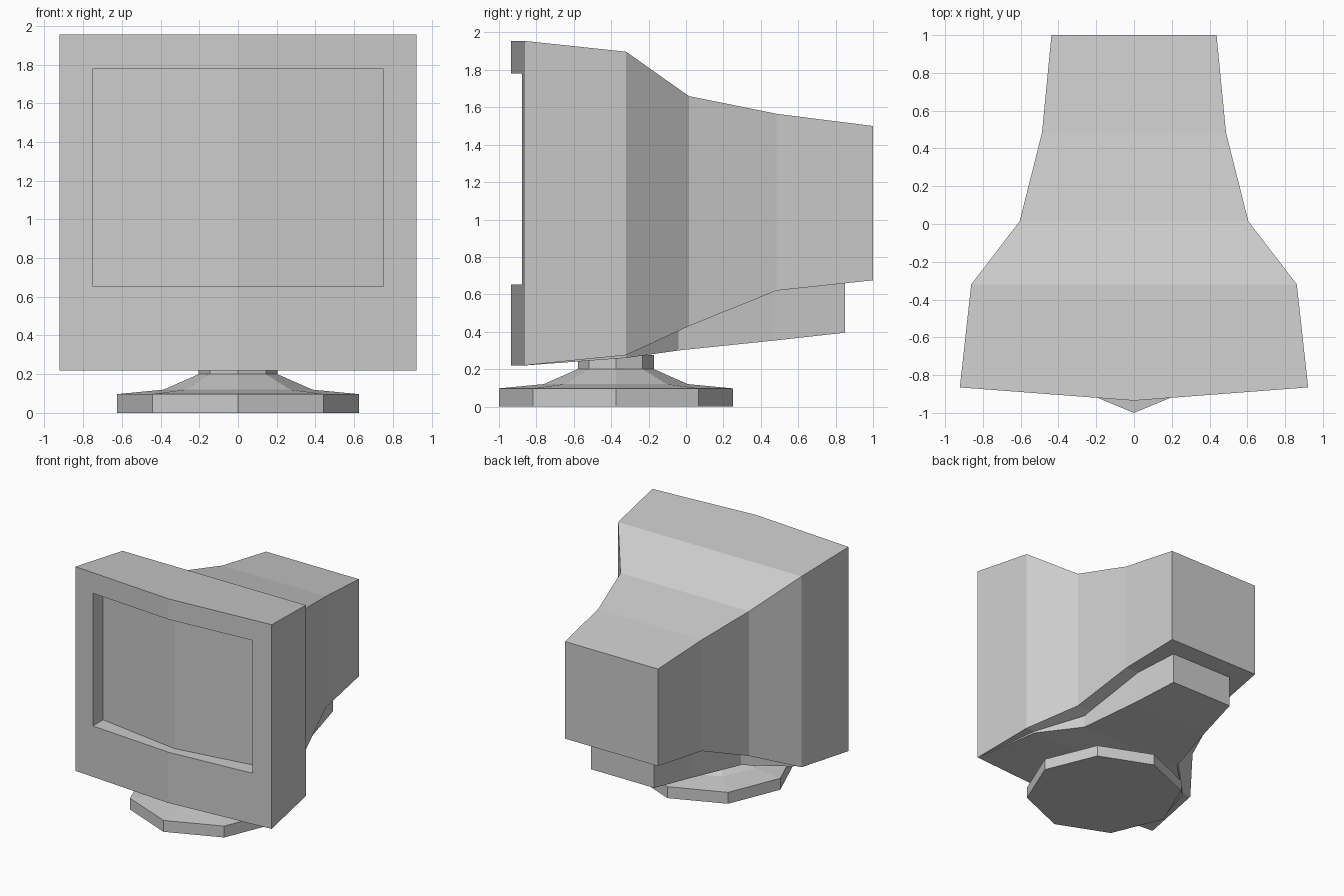
import bpy, bmesh, math

if "Cube" in bpy.data.objects:
    bpy.data.objects.remove(bpy.data.objects["Cube"])


def new_object(name, bm):
    bmesh.ops.recalc_face_normals(bm, faces=bm.faces)
    mesh = bpy.data.meshes.new(name)
    bm.to_mesh(mesh)
    bm.free()
    obj = bpy.data.objects.new(name, mesh)
    bpy.context.collection.objects.link(obj)
    return obj


def section(y_side, y_mid, half_w, top, bottom):
    """Six-point rectangle whose middle points may bulge forward."""
    return [(-half_w, y_side, top), (0, y_mid, top), (half_w, y_side, top),
            (half_w, y_side, bottom), (0, y_mid, bottom), (-half_w, y_side, bottom)]


def loft(name, rings):
    """Skin consecutive rings; close the first with a cap and the last with two panels."""
    bm = bmesh.new()
    loops = [[bm.verts.new(p) for p in ring] for ring in rings]
    for a, b in zip(loops, loops[1:]):
        for i in range(6):
            j = (i + 1) % 6
            bm.faces.new((a[i], a[j], b[j], b[i]))
    bm.faces.new(loops[0])
    v = loops[-1]
    bm.faces.new((v[0], v[1], v[4], v[5]))
    bm.faces.new((v[1], v[2], v[3], v[4]))
    return new_object(name, bm)


# Monitor case: back to front, then bezel opening and recessed two-panel screen
loft("monitor_case", [
    section(1.0, 1.0, 0.437, 1.50, 0.675),
    section(0.485, 0.485, 0.487, 1.565, 0.62),
    section(0.015, 0.015, 0.605, 1.66, 0.43),
    section(-0.32, -0.32, 0.862, 1.897, 0.275),
    section(-0.865, -0.935, 0.922, 1.955, 0.22),
    section(-0.878, -0.935, 0.75, 1.78, 0.652),
    section(-0.74, -0.855, 0.75, 1.78, 0.652),
])

# Underside housing: stepped-in belly that slopes up toward the back
loft("underside_housing", [
    section(0.85, 0.85, 0.296, 0.68, 0.395),
    section(0.465, 0.465, 0.37, 0.64, 0.352),
    section(-0.04, -0.04, 0.487, 0.475, 0.30),
    section(-0.32, -0.32, 0.78, 0.295, 0.26),
    section(-0.85, -0.92, 0.915, 0.235, 0.2205),
])

# Octagonal swivel stand: disc, sloped skirt, neck
bm = bmesh.new()
loops = []
for radius, z in [(0.625, 0), (0.625, 0.097), (0.385, 0.12), (0.203, 0.2), (0.203, 0.275)]:
    loops.append([bm.verts.new((radius * math.cos(k * math.pi / 4),
                                -0.375 + radius * math.sin(k * math.pi / 4), z))
                  for k in range(8)])
for a, b in zip(loops, loops[1:]):
    for i in range(8):
        j = (i + 1) % 8
        bm.faces.new((a[i], a[j], b[j], b[i]))
bm.faces.new(loops[0])
bm.faces.new(loops[-1])
new_object("swivel_stand", bm)
